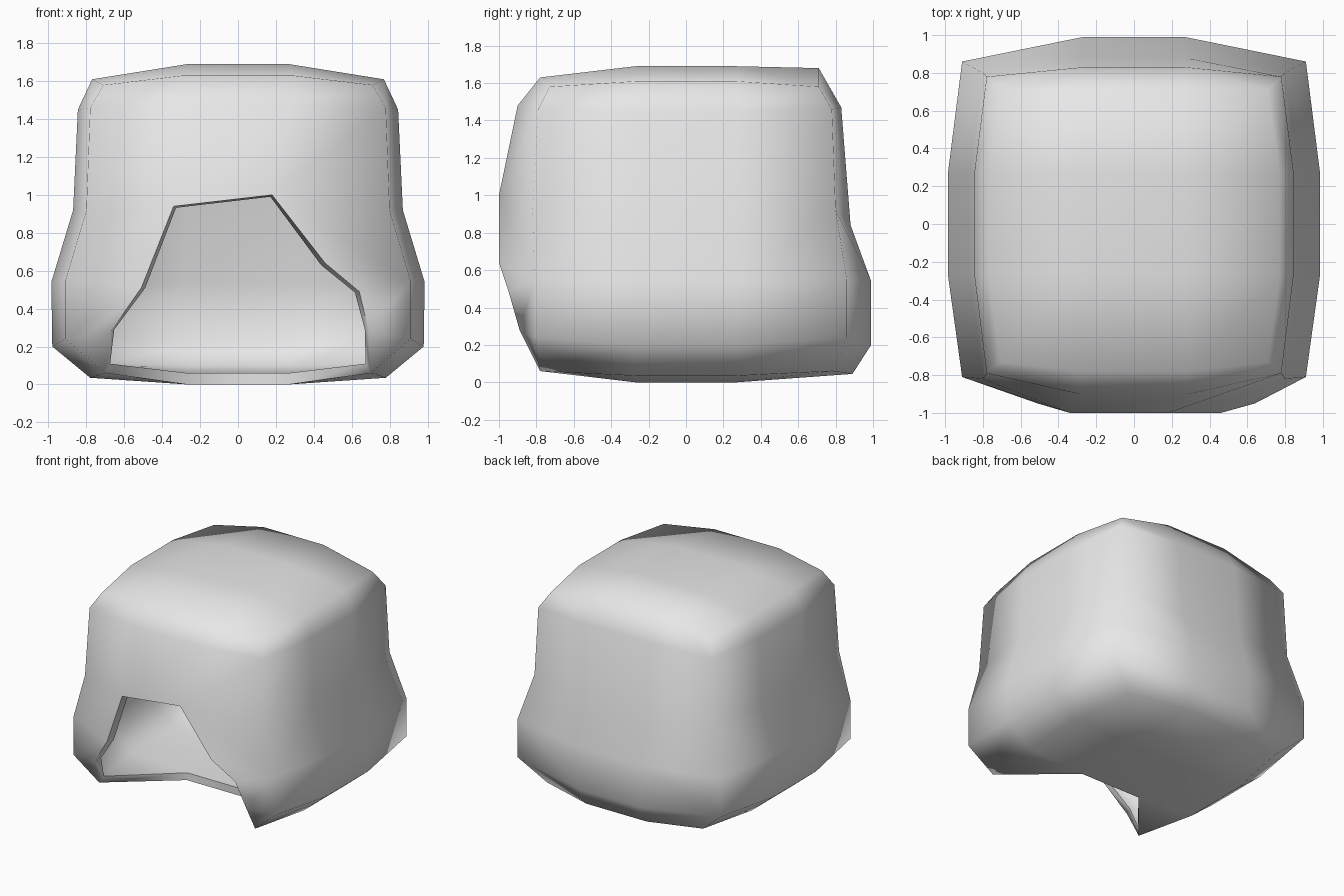
import bpy
import bmesh
from mathutils import Vector

cube = bpy.data.objects.get("Cube")
if cube:
    bpy.data.objects.remove(cube, do_unlink=True)

# Rows from floor edge to roof edge
# corner columns: half width, front y, back y, height
CORNER = [(.70, -.78, .78, .06), (.91, -.81, .86, .24), (.91, -.81, .86, .55),
          (.80, -.82, .80, .92), (.78, -.79, .78, 1.46), (.71, -.73, .71, 1.58)]
# side and back middles: distance outward, height
SIDE = [(.78, .035), (.98, .20), (.985, .54), (.87, .92), (.845, 1.45), (.77, 1.61)]
BACK = [(.89, .045), (.99, .20), (.99, .54), (.88, .84), (.83, 1.47), (.71, 1.68)]
# front middles: left and right edge of the doorway, then the brow
DOOR = [((-.70, -.78, .06), (.70, -.78, .06)),
        ((-.67, -.88, .28), (.69, -.89, .28)),
        ((-.51, -.95, .51), (.64, -.95, .49)),
        ((-.34, -1.0, .94), (.18, -1.0, 1.0)),
        ((-.29, -.90, 1.48), (.29, -.90, 1.48)),
        ((-.29, -.78, 1.63), (.29, -.78, 1.63))]
MID, TOP = .27, 5


def point(i, j, k):
    """Position of a lattice point on the shell."""
    sx = 1 if i > 1 else -1
    sy = 1 if j > 1 else -1
    if i in (0, 3) and j in (0, 3):
        x, front, back, z = CORNER[k]
        return (sx * x, front if j == 0 else back, z)
    if i in (0, 3):
        x, z = SIDE[k]
        return (sx * x, sy * MID, z)
    if j == 3:
        y, z = BACK[k]
        return (sx * MID, y, z)
    if j == 0:
        return DOOR[k][i - 1]
    return (sx * MID, sy * MID, 1.69 if k == TOP else 0)


bm = bmesh.new()
verts = {}


def v(i, j, k):
    if (i, j, k) not in verts:
        verts[i, j, k] = bm.verts.new(point(i, j, k))
    return verts[i, j, k]


# Walls, leaving the doorway open
for a in range(3):
    for k in range(TOP):
        for s in (0, 3):
            bm.faces.new([v(s, a, k), v(s, a + 1, k), v(s, a + 1, k + 1), v(s, a, k + 1)])
            if s == 0 and a == 1 and k < 3:
                continue
            bm.faces.new([v(a, s, k), v(a + 1, s, k), v(a + 1, s, k + 1), v(a, s, k + 1)])

# Roof and floor, with the floor cut back at the doorway
for i in range(3):
    for j in range(3):
        for k in (0, TOP):
            if k == 0 and i == 1 and j == 0:
                continue
            bm.faces.new([v(i, j, k), v(i + 1, j, k), v(i + 1, j + 1, k), v(i, j + 1, k)])

# Extra bend in the doorway edge
edge = bm.edges.get((v(2, 0, 2), v(2, 0, 3)))
_, bend = bmesh.utils.edge_split(edge, v(2, 0, 2), .5)
bend.co = Vector((.46, -1.0, .64))

bmesh.ops.remove_doubles(bm, verts=bm.verts[:], dist=.001)
bmesh.ops.recalc_face_normals(bm, faces=bm.faces[:])
# Make sure the roof points up
bm.faces.ensure_lookup_table()
roof = max(bm.faces, key=lambda f: f.calc_center_median().z)
if roof.normal.z < 0:
    bmesh.ops.reverse_faces(bm, faces=bm.faces[:])

mesh = bpy.data.meshes.new("hollow_shell")
bm.to_mesh(mesh)
bm.free()
shell = bpy.data.objects.new("hollow_shell", mesh)
bpy.context.collection.objects.link(shell)

# Plain grey material
grey = bpy.data.materials.new("light_grey")
grey.use_nodes = True
colour = (.8, .8, .8, 1)
grey.diffuse_color = colour
grey.node_tree.nodes["Principled BSDF"].inputs["Base Color"].default_value = colour
mesh.materials.append(grey)

# Wall thickness, then smooth shading with a crisp rim
bpy.ops.object.select_all(action='DESELECT')
shell.select_set(True)
bpy.context.view_layer.objects.active = shell
wall = shell.modifiers.new("wall", 'SOLIDIFY')
wall.thickness = .06
wall.offset = -1
bpy.ops.object.modifier_apply(modifier=wall.name)
bpy.ops.object.shade_smooth_by_angle(angle=1.45)
